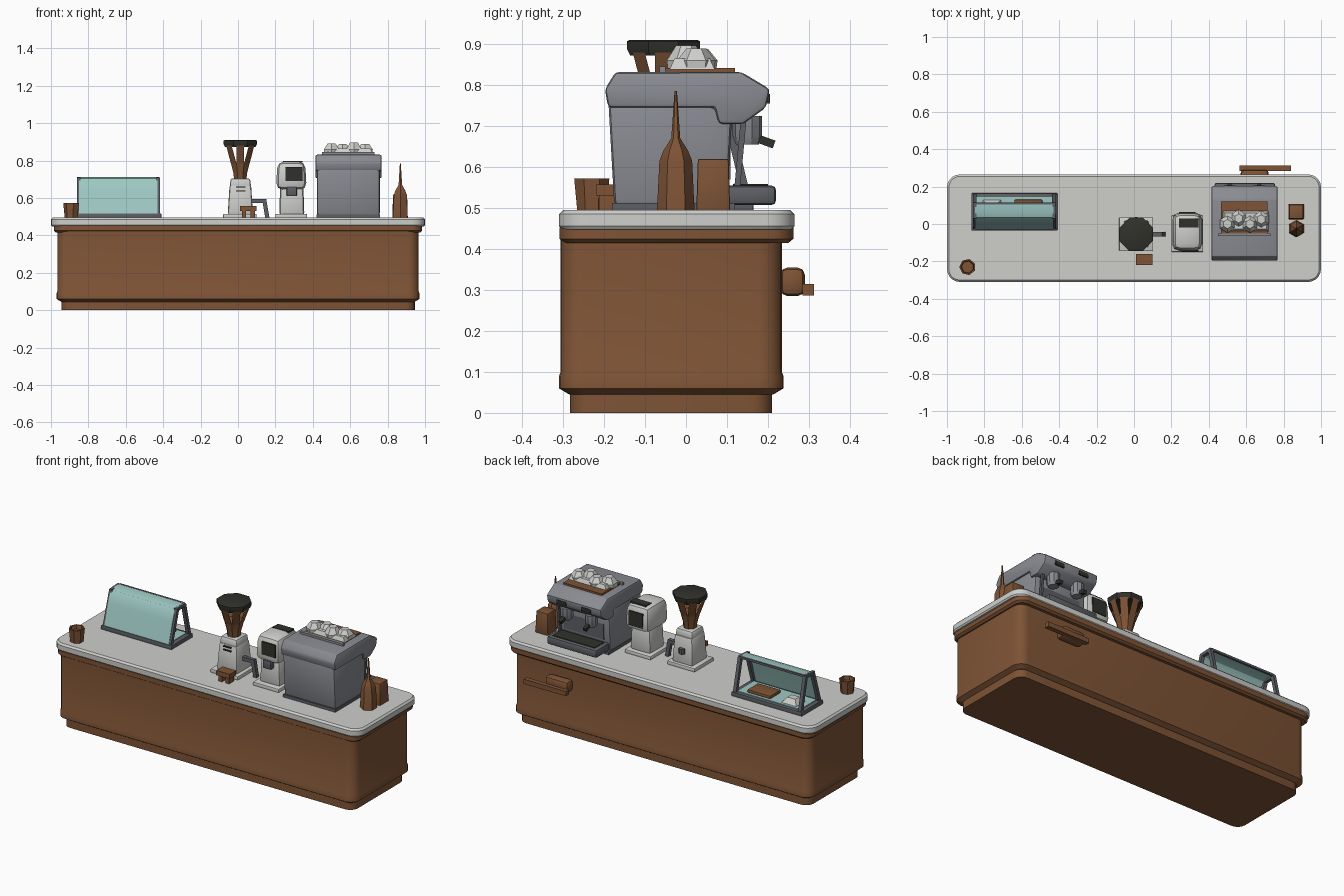
import bpy, bmesh, math, random
from mathutils import Vector

random.seed(4)


def colour(name, r, g, b):
    m = bpy.data.materials.new(name)
    m.diffuse_color = (r, g, b, 1)
    return m


BROWN = colour("warm brown wood", 0.21, 0.088, 0.036)
WHITE = colour("off white", 0.62, 0.62, 0.60)
STEEL = colour("steel grey", 0.25, 0.26, 0.285)
FRAME = colour("frame grey", 0.11, 0.115, 0.13)
DARK = colour("olive black", 0.03, 0.031, 0.024)
GLASS = colour("pale teal glass", 0.34, 0.58, 0.55)


def finish(name, bm, mat, bevel=0, segs=2, angle=30):
    bmesh.ops.recalc_face_normals(bm, faces=bm.faces[:])
    if bevel:
        edges = [e for e in bm.edges if len(e.link_faces) == 2 and e.calc_face_angle() > 0.5]
        bmesh.ops.bevel(bm, geom=edges, offset=bevel, segments=segs, affect='EDGES', profile=0.5)
    me = bpy.data.meshes.new(name)
    bm.to_mesh(me)
    bm.free()
    me.materials.append(mat)
    ob = bpy.data.objects.new(name, me)
    bpy.context.collection.objects.link(ob)
    bpy.ops.object.select_all(action='DESELECT')
    ob.select_set(True)
    bpy.context.view_layer.objects.active = ob
    bpy.ops.object.shade_smooth_by_angle(angle=math.radians(angle))
    return ob


def loft(name, rings, mat, bevel=0, segs=2, angle=30):
    """Skin a stack of equal-length point rings and cap both ends."""
    bm = bmesh.new()
    vs = [[bm.verts.new(p) for p in ring] for ring in rings]
    n = len(vs[0])
    for a, b in zip(vs, vs[1:]):
        for i in range(n):
            j = (i + 1) % n
            bm.faces.new((a[i], a[j], b[j], b[i]))
    bm.faces.new(vs[0])
    bm.faces.new(vs[-1])
    return finish(name, bm, mat, bevel, segs, angle)


def box(name, x0, x1, y0, y1, z0, z1, mat, bevel=0, top=0):
    """Box whose top is inset by top on each side."""
    def ring(i, z):
        return [(x0 + i, y0 + i, z), (x1 - i, y0 + i, z), (x1 - i, y1 - i, z), (x0 + i, y1 - i, z)]
    return loft(name, [ring(0, z0), ring(top, z1)], mat, bevel)


def prism(name, pts, x0, x1, mat, bevel=0):
    """Extrude a (y, z) profile along x."""
    return loft(name, [[(x, y, z) for y, z in pts] for x in (x0, x1)], mat, bevel)


def lathe(name, cx, cy, prof, n, mat, angle=30):
    def ring(r, z):
        return [(cx + r * math.cos(2 * math.pi * (i + .5) / n),
                 cy + r * math.sin(2 * math.pi * (i + .5) / n), z) for i in range(n)]
    return loft(name, [ring(r, z) for r, z in prof], mat, angle=angle)


def rounded(name, x0, x1, y0, y1, r, levels, mat):
    """Rounded rectangle stack; levels are (inset, z)."""
    def ring(i, z):
        pts = []
        corners = [(x1 - r, y1 - r), (x0 + r, y1 - r), (x0 + r, y0 + r), (x1 - r, y0 + r)]
        for k, (cx, cy) in enumerate(corners):
            for s in range(6):
                a = math.pi / 2 * (k + s / 5)
                pts.append((cx + (r - i) * math.cos(a), cy + (r - i) * math.sin(a), z))
        return pts
    return loft(name, [ring(i, z) for i, z in levels], mat)


def bar(name, p, q, w, mat):
    """Square strut between two points."""
    p, q = Vector(p), Vector(q)
    rot = (q - p).to_track_quat('Z', 'Y')
    offs = [rot @ Vector((a * w / 2, b * w / 2, 0)) for a, b in ((-1, -1), (1, -1), (1, 1), (-1, 1))]
    return loft(name, [[c + o for o in offs] for c in (p, q)], mat)


# counter
rounded("counter_plinth", -0.945, 0.945, -0.283, 0.21, 0.05, [(0, 0), (0, 0.06)], BROWN)
rounded("counter_body", -0.97, 0.97, -0.31, 0.238, 0.06,
        [(0.025, 0.045), (0, 0.06), (0, 0.09), (0.004, 0.1), (0.004, 0.43)], BROWN)
rounded("counter_trim", -0.985, 0.985, -0.309, 0.262, 0.06, [(0.012, 0.415), (0, 0.425), (0, 0.452)], BROWN)
rounded("counter_top", -1.0, 1.0, -0.31, 0.265, 0.07, [(0.006, 0.448), (0, 0.456), (0, 0.485), (0.01, 0.495)], WHITE)

# handle on the back
box("drawer_handle_mount", 0.57, 0.72, 0.23, 0.29, 0.285, 0.355, BROWN, 0.018)
bar("drawer_handle_bar", (0.565, 0.298, 0.30), (0.84, 0.298, 0.30), 0.028, BROWN)

# pastry case
box("case_base", -0.87, -0.41, -0.035, 0.165, 0.49, 0.518, FRAME, 0.004)
box("case_floor", -0.845, -0.435, -0.01, 0.145, 0.515, 0.522, GLASS)
outer = [(-0.03, 0.517), (0.005, 0.64), (0.018, 0.68), (0.035, 0.703), (0.06, 0.712), (0.108, 0.712)]
inner = [(0.108, 0.705), (0.062, 0.705), (0.041, 0.697), (0.025, 0.677), (0.012, 0.638), (-0.022, 0.517)]
prism("case_glass", outer + inner, -0.85, -0.43, GLASS)
for x in (-0.852, -0.428):
    bar("case_front_post", (x, -0.02, 0.51), (x, 0.04, 0.70), 0.02, FRAME)
    bar("case_back_post", (x, 0.152, 0.51), (x, 0.105, 0.705), 0.02, FRAME)
    bar("case_top_post", (x, 0.03, 0.70), (x, 0.112, 0.704), 0.018, FRAME)
bar("case_top_rail", (-0.85, 0.11, 0.707), (-0.43, 0.11, 0.707), 0.012, FRAME)
box("brown_pastry", -0.64, -0.49, 0.03, 0.13, 0.52, 0.54, BROWN, 0.006)
box("white_pastry", -0.81, -0.71, 0.04, 0.13, 0.52, 0.55, WHITE, 0, 0.025)

# cup at the left end
lathe("left_cup", -0.89, -0.23, [(0.036, 0.49), (0.044, 0.572), (0.036, 0.572), (0.032, 0.55)], 7, BROWN)

# tall grinder
gx, gy = 0.012, -0.055
box("grinder_base", -0.08, 0.10, -0.145, 0.035, 0.49, 0.515, WHITE, 0.005)
box("grinder_body", -0.055, 0.08, -0.125, 0.02, 0.51, 0.67, WHITE, 0.012, 0.01)
box("grinder_neck", -0.045, 0.07, -0.112, 0.005, 0.66, 0.705, WHITE, 0.01, 0.006)
for z in (0.635, 0.655):
    box("grinder_slot", -0.01, 0.04, -0.125, -0.11, z, z + 0.006, DARK)
lathe("grinder_knob", gx, 0.02, [(0.018, 0.575), (0.018, 0.605)], 8, FRAME)
lathe("hopper_funnel", gx, gy, [(0.036, 0.70), (0.04, 0.735), (0.055, 0.79)], 8, BROWN)
lathe("hopper_lid", gx, gy, [(0.088, 0.872), (0.096, 0.888), (0.096, 0.907), (0.09, 0.91)], 8, DARK)
# open triangular slats of the hopper
bm = bmesh.new()
for i in range(8):
    def at(r, z, k):
        a = 2 * math.pi * (k + 0.5) / 8
        return bm.verts.new((gx + r * math.cos(a), gy + r * math.sin(a), z))
    bm.faces.new((at(0.055, 0.787, i), at(0.055, 0.787, i + 1), at(0.088, 0.88, i + 0.8), at(0.088, 0.88, i + 0.2)))
finish("hopper_slats", bm, BROWN)
bar("grinder_arm", (0.06, gy, 0.585), (0.15, gy, 0.585), 0.022, FRAME)
bar("grinder_arm_leg", (0.14, gy, 0.593), (0.157, gy, 0.494), 0.022, FRAME)

# small brown stand in front of it
box("stand_top", 0.012, 0.10, -0.22, -0.16, 0.53, 0.558, BROWN)
for x in (0.022, 0.068):
    box("stand_leg", x, x + 0.022, -0.212, -0.168, 0.49, 0.532, BROWN)

# rounded grinder
box("round_grinder_base", 0.20, 0.37, -0.15, 0.045, 0.49, 0.515, WHITE, 0.006)
box("round_grinder_body", 0.22, 0.355, -0.12, 0.02, 0.505, 0.68, WHITE, 0.018, 0.006)
box("round_grinder_head", 0.203, 0.367, -0.145, 0.062, 0.645, 0.795, WHITE, 0.035, 0.008)
box("round_grinder_front_plate", 0.255, 0.345, -0.147, -0.138, 0.69, 0.765, DARK)
box("round_grinder_top_plate", 0.24, 0.345, -0.02, 0.03, 0.789, 0.798, DARK)
box("round_grinder_back_plate", 0.24, 0.33, 0.054, 0.063, 0.675, 0.76, DARK)
box("round_grinder_spout", 0.26, 0.315, -0.145, -0.11, 0.61, 0.66, FRAME, 0.006)

# espresso machine
box("machine_foot", 0.42, 0.76, -0.18, 0.12, 0.49, 0.512, FRAME)
prism("machine_lower", [(-0.175, 0.505), (-0.19, 0.77), (0.115, 0.77), (0.10, 0.505)], 0.422, 0.758, STEEL, 0.014)
prism("machine_upper", [(-0.19, 0.745), (-0.198, 0.79), (-0.172, 0.832), (0.135, 0.832), (0.205, 0.79),
                        (0.195, 0.745), (0.14, 0.705), (0.08, 0.705), (0.07, 0.745)], 0.414, 0.768, STEEL, 0.01)
box("drip_tray", 0.43, 0.755, 0.09, 0.22, 0.507, 0.555, FRAME, 0.012)
box("drip_grate", 0.455, 0.73, 0.115, 0.20, 0.552, 0.559, DARK)
box("machine_splash_panel", 0.46, 0.72, 0.10, 0.109, 0.57, 0.66, FRAME)
for x in (0.51, 0.67):
    lathe("brew_head", x, 0.15, [(0.028, 0.655), (0.036, 0.675), (0.036, 0.725)], 10, STEEL)
    bar("brew_handle", (x, 0.16, 0.675), (x, 0.215, 0.655), 0.02, DARK)
    box("machine_dial", x - 0.03, x + 0.03, 0.188, 0.205, 0.755, 0.778, DARK)
bar("steam_pipe", (0.735, 0.14, 0.71), (0.735, 0.125, 0.55), 0.014, FRAME)

# cup tray on the machine
box("tray_rim_front", 0.45, 0.73, -0.065, -0.05, 0.828, 0.845, STEEL)
box("tray_board", 0.465, 0.715, -0.05, 0.12, 0.828, 0.842, BROWN)
for i in range(4):
    x, y = 0.50 + i * 0.06, (0.0, 0.03, 0.0, 0.025)[i]
    h = random.uniform(0.885, 0.915)
    lathe("stacked_cup", x, y, [(0.044, 0.838), (0.047, 0.86), (0.024, h)], 6, WHITE)
box("folded_cloth", 0.475, 0.72, -0.04, 0.07, 0.838, 0.865, WHITE, 0, 0.012)

# bottle and box at the right end
lathe("pointed_bottle", 0.868, -0.025, [(0.046, 0.49), (0.04, 0.615), (0.03, 0.64), (0.011, 0.67), (0.003, 0.785)], 6, BROWN)
box("napkin_box", 0.825, 0.908, 0.025, 0.108, 0.49, 0.62, BROWN, 0.004, 0.004)
